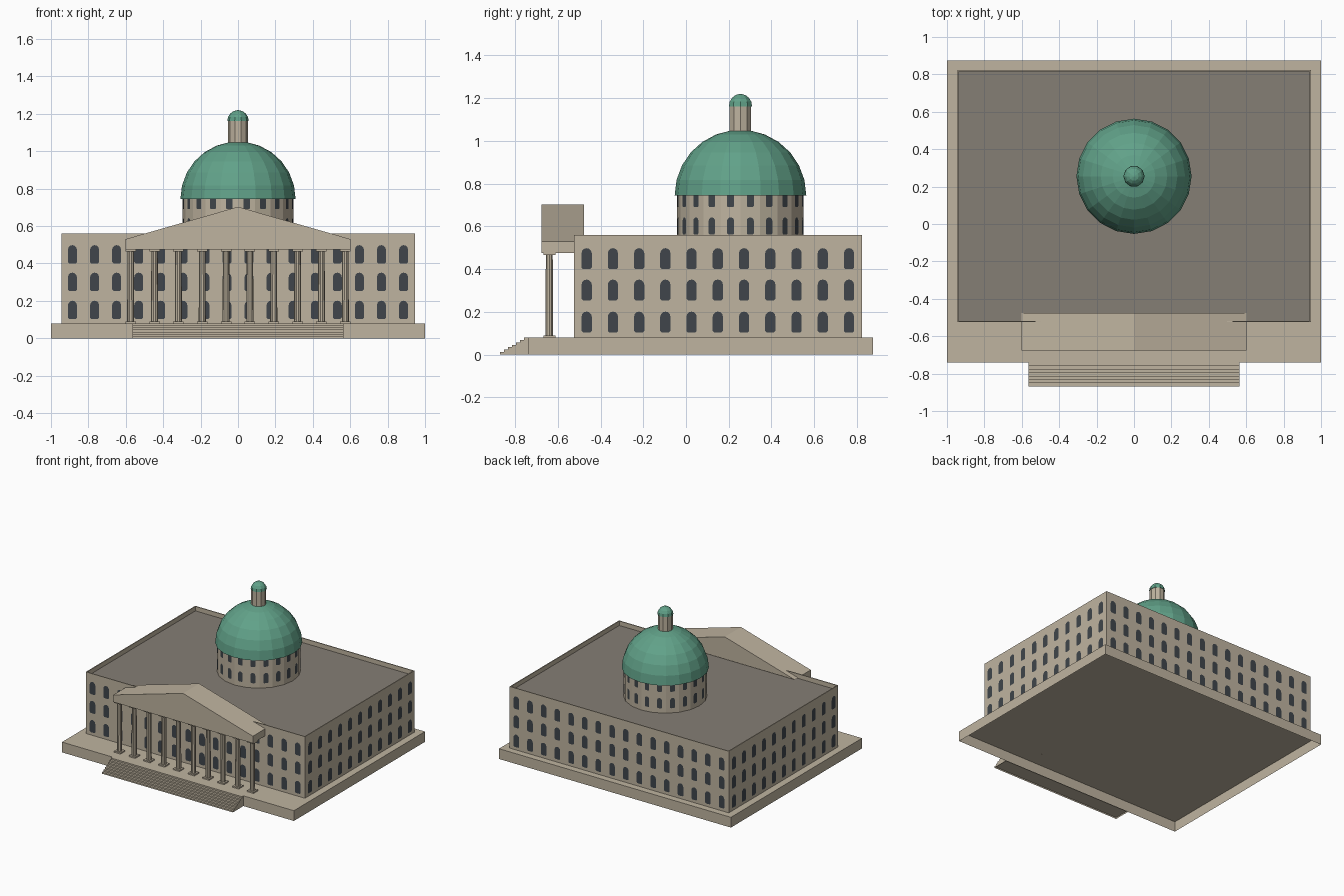
import bpy, bmesh
from math import sin, cos, pi, radians
from mathutils import Matrix, Vector

if "Cube" in bpy.data.objects:
    bpy.data.objects.remove(bpy.data.objects["Cube"], do_unlink=True)


def material(name, rgb):
    m = bpy.data.materials.new(name)
    m.use_nodes = True
    m.diffuse_color = (*rgb, 1)
    bsdf = next(n for n in m.node_tree.nodes if n.type == 'BSDF_PRINCIPLED')
    bsdf.inputs["Base Color"].default_value = (*rgb, 1)
    return m


STONE = material("warm_stone", (0.52, 0.455, 0.35))
ROOF = material("grey_roof", (0.235, 0.21, 0.178))
COPPER = material("green_copper", (0.12, 0.36, 0.25))
GLASS = material("dark_glass", (0.05, 0.06, 0.07))


def finish(bm, name, *mats):
    mesh = bpy.data.meshes.new(name)
    bm.to_mesh(mesh)
    bm.free()
    for m in mats:
        mesh.materials.append(m)
    ob = bpy.data.objects.new(name, mesh)
    bpy.context.collection.objects.link(ob)
    return ob


def add_box(bm, x0, x1, y0, y1, z0, z1, open_bottom=False):
    verts = bmesh.ops.create_cube(bm, size=1)["verts"]
    for v in verts:
        v.co = Vector((x1 if v.co.x > 0 else x0,
                       y1 if v.co.y > 0 else y0,
                       z1 if v.co.z > 0 else z0))
    if open_bottom:
        low = [f for f in verts[0].link_faces[:] + verts[-1].link_faces[:]
               if all(v.co.z == z0 for v in f.verts)]
        bmesh.ops.delete(bm, geom=list(set(low)), context='FACES_ONLY')


def prism(bm, profile, y0, y1):
    """Extrude an (x, z) outline along y."""
    face = bm.faces.new([bm.verts.new((x, y0, z)) for x, z in profile])
    ext = bmesh.ops.extrude_face_region(bm, geom=[face], use_keep_orig=True)["geom"]
    for v in ext:
        if isinstance(v, bmesh.types.BMVert):
            v.co.y = y1
    bmesh.ops.recalc_face_normals(bm, faces=bm.faces)


def revolve(name, profile, sides, centre, mat):
    """Spin an (r, z) profile into a flat-faced solid."""
    bm = bmesh.new()
    rings = []
    for r, z in profile:
        rings.append([bm.verts.new((centre[0] + r * cos(2 * pi * i / sides),
                                    centre[1] + r * sin(2 * pi * i / sides), z))
                      for i in range(sides)])
    for a, b in zip(rings, rings[1:]):
        for i in range(sides):
            j = (i + 1) % sides
            bm.faces.new((a[i], a[j], b[j], b[i]))
    bm.faces.new(rings[-1])
    bm.faces.new(rings[0][::-1])
    return finish(bm, name, mat)


def dome_profile(radius, z, height, steps, last):
    angles = [radians(last * i / steps) for i in range(steps + 1)]
    return [(radius * cos(a), z + height * sin(a)) for a in angles]


def add_window(bm, place, half, height, z):
    """Arched pane in the local xz plane, facing local -y."""
    cut = half * 0.3
    pts = [(-half + cut, z), (half - cut, z), (half, z + cut)]
    spring = z + height - half
    pts += [(half * cos(a), spring + half * sin(a))
            for a in [pi * i / 6 for i in range(7)]]
    pts.append((-half, z + cut))
    bm.faces.new([bm.verts.new(place @ Vector((x, 0, h))) for x, h in pts])


# Open-bottomed terrace and entrance stairs
bm = bmesh.new()
add_box(bm, -1, 1, -0.74, 0.875, 0, 0.08, open_bottom=True)
finish(bm, "terrace", STONE)

bm = bmesh.new()
STEPS = 7
for i in range(STEPS):
    add_box(bm, -0.565, 0.565, -0.87 + 0.13 * i / STEPS, -0.74,
            0.08 * i / STEPS, 0.08 * (i + 1) / STEPS, open_bottom=True)
finish(bm, "entrance_stairs", STONE)

# Main block with parapet and sunken roof
X, Y0, Y1 = 0.945, -0.525, 0.823
bm = bmesh.new()
add_box(bm, -X, X, Y0, Y1, 0.08, 0.56, open_bottom=True)
top = max(bm.faces, key=lambda f: f.calc_center_median().z)
bmesh.ops.inset_region(bm, faces=[top], thickness=0.01)
ext = bmesh.ops.extrude_face_region(bm, geom=[top])["geom"]
bmesh.ops.delete(bm, geom=[top], context='FACES_ONLY')
for g in ext:
    if isinstance(g, bmesh.types.BMVert):
        g.co.z = 0.525
    elif isinstance(g, bmesh.types.BMFace):
        g.material_index = 1
bmesh.ops.recalc_face_normals(bm, faces=bm.faces)
finish(bm, "main_block", STONE, ROOF)

# Wall windows: three rows on every side
ROWS = (0.103, 0.253, 0.4)
GAP = 0.003
mid = (Y0 + Y1) / 2
walls = (
    ("front_windows", 16, 0.118, (0, Y0 - GAP), 0),
    ("left_windows", 11, 0.1228, (X + GAP, mid), 90),
    ("back_windows", 16, 0.118, (0, Y1 + GAP), 180),
    ("right_windows", 11, 0.1228, (-X - GAP, mid), -90),
)
for name, count, pitch, (px, py), turn in walls:
    bm = bmesh.new()
    base = Matrix.Translation((px, py, 0)) @ Matrix.Rotation(radians(turn), 4, 'Z')
    for i in range(count):
        place = base @ Matrix.Translation(((i - (count - 1) / 2) * pitch, 0, 0))
        for z in ROWS:
            add_window(bm, place, 0.024, 0.098, z)
    finish(bm, name, GLASS)

# Portico: ten columns, entablature and gable
for i in range(10):
    x = (i - 4.5) * 0.1275
    y = -0.64
    bm = bmesh.new()
    for z0, z1, h in ((0.08, 0.09, 0.028), (0.465, 0.476, 0.028)):
        add_box(bm, x - h, x + h, y - h, y + h, z0, z1)
    finish(bm, f"column_blocks_{i + 1}", STONE)
    revolve(f"column_shaft_{i + 1}", [(0.019, 0.09), (0.017, 0.465)], 10, (x, y), STONE)

bm = bmesh.new()
add_box(bm, -0.602, 0.602, -0.677, Y0 + 0.005, 0.475, 0.53)
finish(bm, "entablature", STONE)

bm = bmesh.new()
prism(bm, [(-0.602, 0.53), (0.602, 0.53), (0, 0.703)], -0.677, -0.477)
finish(bm, "portico_gable", STONE)

# Drum with a window on each facet
C = (0, 0.255)
SIDES = 20
revolve("drum", [(0.296, 0.52), (0.296, 0.75)], SIDES, C, STONE)
bm = bmesh.new()
apothem = 0.296 * cos(pi / SIDES) + GAP
for i in range(SIDES):
    place = (Matrix.Translation((*C, 0))
             @ Matrix.Rotation(2 * pi * (i + 0.5) / SIDES, 4, 'Z')
             @ Matrix.Translation((0, -apothem, 0)))
    for z in (0.562, 0.69):
        add_window(bm, place, 0.017, 0.08, z)
finish(bm, "drum_windows", GLASS)

# Dome, lantern and cap
revolve("dome", dome_profile(0.308, 0.745, 0.307, 6, 82), SIDES, C, COPPER)
revolve("lantern", [(0.053, 1.04), (0.053, 1.165)], 10, C, STONE)
revolve("lantern_cap", dome_profile(0.057, 1.162, 0.058, 4, 86), 10, C, COPPER)
